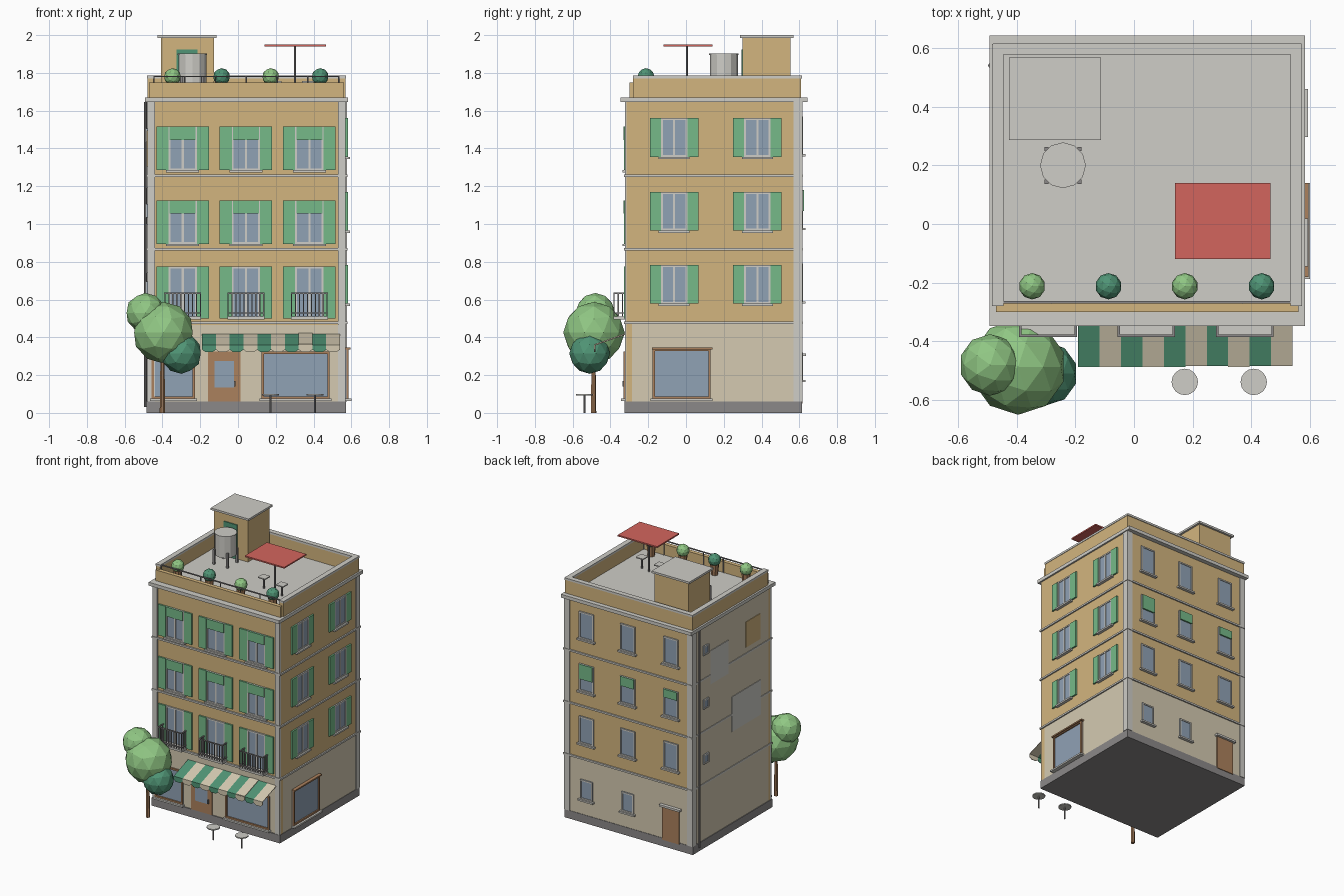
import bpy, bmesh, math
from mathutils import Matrix, Vector

cube = bpy.data.objects.get("Cube")
if cube:
    bpy.data.objects.remove(cube, do_unlink=True)


def material(name, r, g, b):
    m = bpy.data.materials.new(name)
    m.use_nodes = True
    m.diffuse_color = (r, g, b, 1)
    m.node_tree.nodes["Principled BSDF"].inputs["Base Color"].default_value = (r, g, b, 1)
    return m


OCHRE = material("ochre_plaster", .65, .46, .21)
CREAM = material("cream_plaster", .66, .59, .44)
STONE = material("light_stone", .62, .61, .57)
GREY = material("dark_grey", .26, .25, .25)
BROWN = material("brown_wood", .41, .22, .11)
GLASS = material("blue_glass", .28, .36, .46)
SHUTTER = material("shutter_green", .18, .49, .25)
GREEN = material("deep_green", .08, .30, .18)
LEAF = material("leaf_green", .28, .57, .23)
RED = material("red_canvas", .65, .13, .11)

# Wall planes of the building
L, R, F, B = -.48, .57, -.315, .61


def finish(name, bm, *mats):
    mesh = bpy.data.meshes.new(name)
    bmesh.ops.recalc_face_normals(bm, faces=bm.faces)
    bm.to_mesh(mesh)
    bm.free()
    for m in mats:
        mesh.materials.append(m)
    obj = bpy.data.objects.new(name, mesh)
    bpy.context.collection.objects.link(obj)
    return obj


def box(name, x0, x1, y0, y1, z0, z1, mat):
    bm = bmesh.new()
    mid = Vector((x0 + x1, y0 + y1, z0 + z1)) / 2
    size = Matrix.Diagonal((x1 - x0, y1 - y0, z1 - z0, 1))
    bmesh.ops.create_cube(bm, size=1, matrix=Matrix.Translation(mid) @ size)
    return finish(name, bm, mat)


def rod(name, x, y, z0, z1, r, mat, sides=8, r2=None):
    bm = bmesh.new()
    bmesh.ops.create_cone(bm, cap_ends=True, segments=sides, radius1=r,
                          radius2=r if r2 is None else r2, depth=z1 - z0,
                          matrix=Matrix.Translation((x, y, (z0 + z1) / 2)))
    return finish(name, bm, mat)


def blob(name, x, y, z, r, mat):
    bm = bmesh.new()
    bmesh.ops.create_icosphere(bm, subdivisions=2, radius=r, matrix=Matrix.Translation((x, y, z)))
    return finish(name, bm, mat)


def panel(name, side, u0, u1, z0, z1, d, mat):
    """Plate on one wall, standing proud by d; u runs along x or y."""
    if side == "front":
        return box(name, u0, u1, F - d, F + .01, z0, z1, mat)
    if side == "back":
        return box(name, u0, u1, B - .01, B + d, z0, z1, mat)
    if side == "right":
        return box(name, R - .01, R + d, u0, u1, z0, z1, mat)
    return box(name, L - d, L + .01, u0, u1, z0, z1, mat)


def frame(name, side, u0, u1, z0, z1, t, d, mat):
    panel(name + "_side", side, u0, u0 + t, z0, z1, d, mat)
    panel(name + "_side", side, u1 - t, u1, z0, z1, d, mat)
    panel(name + "_head", side, u0, u1, z1 - t, z1, d, mat)
    panel(name + "_foot", side, u0, u1, z0, z0 + t, d, mat)


def window(side, u, z0, z1, w, blind=0, shutter=0, mullion=True, sill=True):
    h = w / 2
    panel("window_glass", side, u - h, u + h, z0, z1, .005, GLASS)
    frame("window_frame", side, u - h, u + h, z0, z1, .01, .01, STONE)
    if mullion:
        panel("window_mullion", side, u - .006, u + .006, z0, z1, .009, STONE)
    if blind:
        panel("roller_blind", side, u - h + .006, u + h - .006, z1 - blind, z1, .016, SHUTTER)
    if sill:
        panel("window_sill", side, u - h - .012, u + h + .012, z0 - .012, z0, .022, STONE)
    if shutter:
        panel("shutter", side, u - h - shutter, u - h, z0, z1, .012, SHUTTER)
        panel("shutter", side, u + h, u + h + shutter, z0, z1, .012, SHUTTER)


def shop_window(side, u0, u1, z0, z1):
    panel("shop_glass", side, u0, u1, z0, z1, .005, GLASS)
    frame("shop_frame", side, u0, u1, z0, z1, .012, .015, BROWN)
    panel("shop_sill", side, u0 - .01, u1 + .01, z0 - .012, z0, .03, STONE)


# Main body: plinth, ground floor, upper floors with a plain party wall on the left
box("plinth", L - .005, R + .003, F - .01, B + .003, 0, .06, GREY)
box("ground_floor", L, R, F + .03, B, .06, .47, CREAM)
upper = box("upper_floors", L, R, F + .03, B, .47, 1.65, OCHRE)
upper.data.materials.append(CREAM)
for p in upper.data.polygons:
    p.material_index = 1 if p.normal.x < -.5 else 0
box("front_facade", L, R, F, F + .03, .06, 1.65, OCHRE)
panel("shopfront_wall", "front", L, R, .06, .465, .003, CREAM)

# Storey bands, cornice and corner strips
for z in (.47, .86, 1.25):
    box("storey_band", L - .004, R + .01, F - .012, B + .01, z, z + .013, STONE)
box("cornice", L - .013, R + .012, F - .032, B + .033, 1.645, 1.67, STONE)
for u in (L, R - .04):
    panel("front_pilaster", "front", u, u + .04, .06, 1.65, .008, STONE)
    panel("back_corner_strip", "back", u, u + .04, .06, 1.65, .006, STONE)
for side in ("right", "left"):
    panel("side_corner_strip", side, B - .04, B + .006, .06, 1.65, .006, STONE)

# Front windows with shutters, blinds and balconies
for x in (-.293, .042, .378):
    for z in (1.285, .895):
        window("front", x, z, z + .23, .15, blind=.07, shutter=.064)
    window("front", x, .5, .775, .15, shutter=.064, sill=False)
    x0, x1, y0 = x - .098, x + .098, F - .07
    box("balcony_slab", x0, x1, y0, F, .495, .51, STONE)
    for z in (.525, .63):
        box("balcony_rail", x0, x1, y0, y0 + .008, z, z + .007, GREY)
        for s in (x0, x1 - .008):
            box("balcony_side_rail", s, s + .008, y0, F, z, z + .007, GREY)
    for i in range(10):
        bx = x0 + .004 + i * .0209
        box("balcony_bar", bx - .003, bx + .003, y0 + .001, y0 + .007, .51, .63, GREY)
    for i in (1, 2):
        for s in (x0 + .004, x1 - .004):
            box("balcony_side_bar", s - .003, s + .003, y0 + i * .023, y0 + i * .023 + .006, .51, .63, GREY)

# Right and back windows
for z in (1.355, .965, .578):
    for y in (-.063, .378):
        window("right", y, z, z + .205, .14, shutter=.058)
for x, blind in ((.39, .11), (.05, .07), (-.306, .06)):
    for z in (1.37, .98, .59):
        window("back", x, z, z + .2, .12, blind=blind if z == .98 else 0, mullion=False)
for x in (.39, .05):
    window("back", x, .175, .32, .1, mullion=False)
panel("back_door", "back", -.375, -.235, .05, .3, .008, BROWN)
panel("back_door_lintel", "back", -.39, -.22, .3, .315, .025, STONE)

# Party wall: small windows, repair patches and drainpipe
for z in (1.47, 1.07, .66):
    window("left", .455, z - .035, z + .035, .06, mullion=False, sill=False)
panel("repair_patch", "left", .19, .4, 1.19, 1.44, .004, STONE)
panel("repair_patch", "left", -.19, .15, .74, 1, .004, STONE)
panel("ochre_patch", "left", -.185, -.015, 1.305, 1.495, .004, OCHRE)
rod("drainpipe", L - .009, .54, .03, 1.645, .008, GREY)

# Shopfront
shop_window("front", -.457, -.228, .075, .325)
shop_window("front", .125, .485, .075, .325)
shop_window("right", -.177, .13, .075, .34)
panel("shop_lintel", "right", -.18, .14, .335, .345, .025, BROWN)
panel("shop_door", "front", -.16, .012, .06, .325, .01, BROWN)
panel("shop_door_glass", "front", -.125, -.022, .135, .275, .014, GLASS)
box("door_handle", -.02, -.012, F - .022, F, .14, .17, GREY)

# Striped awning with pointed valance
bm = bmesh.new()
count, start, width = 10, -.19, .073
for i in range(count):
    a, b = start + i * width, start + (i + 1) * width
    front = F - .168
    slope = [(a, F, .42), (b, F, .42), (b, front, .36), (a, front, .36)]
    flap = [(a, front, .36), (b, front, .36), (b, front, .335), (b - .018, front, .322),
            (a + .018, front, .322), (a, front, .335)]
    for pts in (slope, flap):
        face = bm.faces.new([bm.verts.new(p) for p in pts])
        face.material_index = i % 2
awning = finish("awning", bm, GREEN, CREAM)
awning.modifiers.new("thickness", "SOLIDIFY").thickness = .004

# Pavement tables
for x in (.173, .408):
    rod("table_top", x, -.538, .092, .1, .045, STONE, 16)
    rod("table_leg", x, -.538, 0, .092, .005, GREY)

# Tree
rod("tree_trunk", -.4, -.49, 0, .36, .015, BROWN, 7, .01)
blob("tree_crown", -.395, -.487, .425, .163, LEAF)
blob("tree_crown_top", -.49, -.48, .53, .105, LEAF)
blob("tree_crown_low", -.3, -.51, .315, .108, GREEN)

# Roof parapets, copings and front rail
for x0 in (L, R - .033):
    box("side_parapet", x0, x0 + .033, F + .035, B, 1.67, 1.77, OCHRE)
    box("side_coping", x0 - .003, x0 + .036, F + .035, B + .003, 1.77, 1.785, STONE)
box("back_parapet", L, R, B - .03, B, 1.67, 1.77, OCHRE)
box("back_coping", L, R, B - .033, B + .005, 1.77, 1.785, STONE)
box("front_parapet", L + .01, R - .01, F + .015, F + .045, 1.67, 1.75, OCHRE)
box("roof_rail", L + .01, R - .01, F + .045, F + .053, 1.777, 1.784, GREY)
for i in range(7):
    rod("roof_rail_post", L + .035 + i * .163, F + .047, 1.67, 1.78, .004, GREY, 6)

# Stair hut
box("stair_hut", -.408, -.128, .3, .553, 1.67, 1.985, OCHRE)
box("stair_hut_roof", -.425, -.113, .286, .568, 1.985, 2, STONE)
box("stair_hut_door", -.325, -.215, .293, .305, 1.67, 1.925, GREEN)

# Water tank on legs
rod("water_tank", -.242, .2, 1.74, 1.895, .074, STONE, 12)
rod("water_tank_lid", -.242, .2, 1.895, 1.903, .078, STONE, 12)
for sx in (-1, 1):
    for sy in (-1, 1):
        x, y = -.242 + sx * .056, .2 + sy * .056
        box("tank_leg", x - .007, x + .007, y - .007, y + .007, 1.67, 1.78, GREY)

# Sunshade, stools and potted shrubs
box("sunshade", .14, .465, -.12, .14, 1.94, 1.95, RED)
rod("sunshade_pole", .302, .005, 1.67, 1.94, .006, GREY)
for x, y in ((.2, .02), (.37, -.01)):
    box("stool_seat", x - .03, x + .03, y - .03, y + .03, 1.75, 1.758, STONE)
    rod("stool_leg", x, y, 1.67, 1.75, .006, GREY)
for i, x in enumerate((-.347, -.087, .173, .435)):
    rod("plant_pot", x, -.212, 1.67, 1.755, .024, BROWN, 8, .032)
    blob("shrub", x, -.212, 1.78, .045, GREEN if i % 2 else LEAF)
